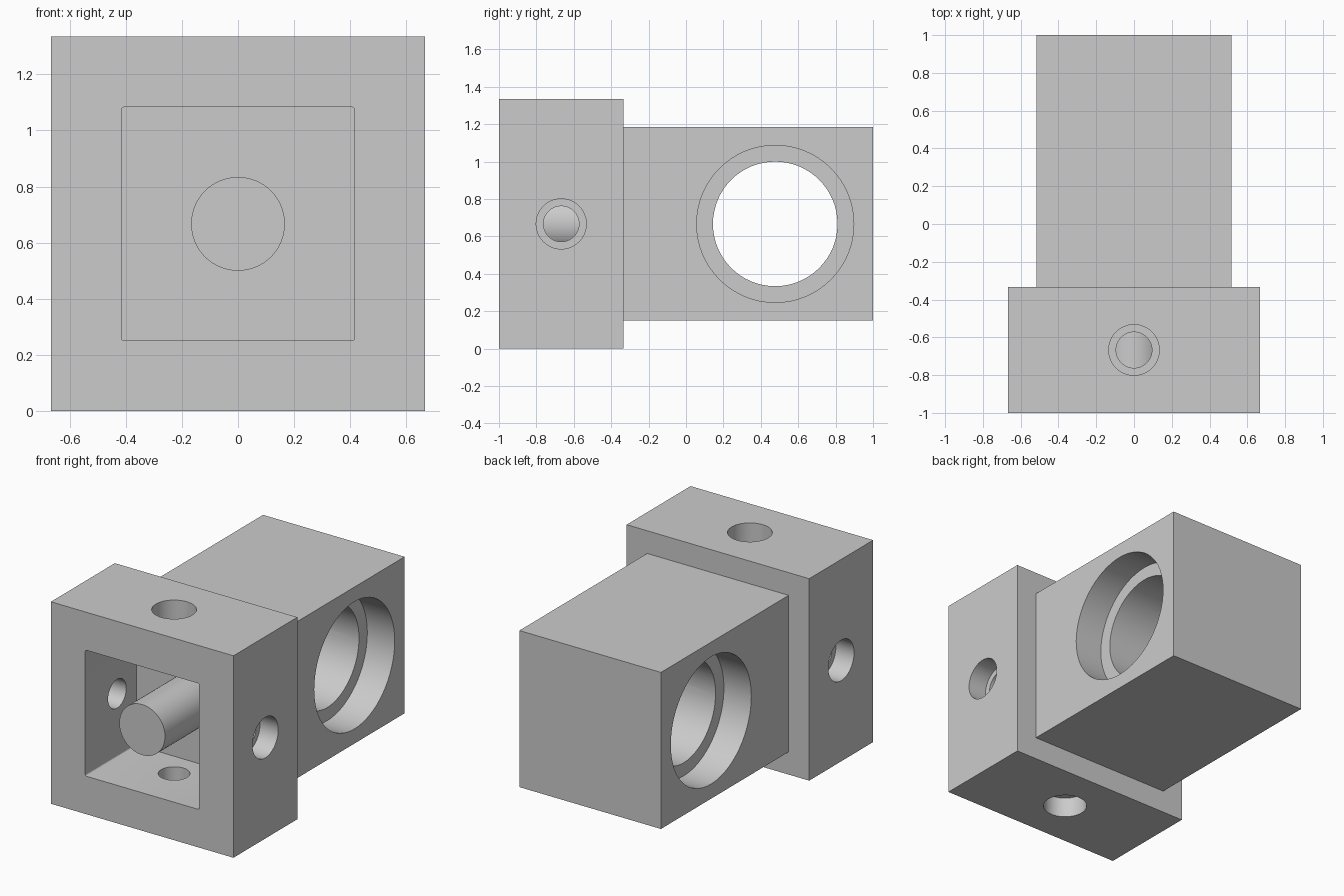
import bpy
import bmesh
from math import radians
from mathutils import Matrix, Vector

if "Cube" in bpy.data.objects:
    bpy.data.objects.remove(bpy.data.objects["Cube"], do_unlink=True)

MID_Z = 0.667
HEAD_Y = -0.667
BORE_Y = 0.477
HEAD_HALF = 0.667
BODY_HALF = 0.517

grey = bpy.data.materials.new("plain grey")
grey.use_nodes = True
grey.diffuse_color = (0.6, 0.6, 0.6, 1)
grey.node_tree.nodes["Principled BSDF"].inputs["Base Color"].default_value = grey.diffuse_color


def finish(name, bm):
    mesh = bpy.data.meshes.new(name)
    bm.to_mesh(mesh)
    bm.free()
    mesh.materials.append(grey)
    obj = bpy.data.objects.new(name, mesh)
    bpy.context.collection.objects.link(obj)
    return obj


def block(name, half, y0, y1, corner=0):
    """Square bar along y, centred on the main axis."""
    bm = bmesh.new()
    bmesh.ops.create_cube(bm, size=1)
    bmesh.ops.scale(bm, vec=(2 * half, y1 - y0, 2 * half), verts=bm.verts)
    bmesh.ops.translate(bm, vec=(0, (y0 + y1) / 2, MID_Z), verts=bm.verts)
    if corner:
        along = [e for e in bm.edges if abs(e.verts[0].co.y - e.verts[1].co.y) > 0.1]
        bmesh.ops.bevel(bm, geom=along, offset=corner, segments=3, profile=0.5, affect='EDGES')
    return finish(name, bm)


def rod(name, radius, start, end, sides=64):
    """Cylinder between two points."""
    start, end = Vector(start), Vector(end)
    axis = end - start
    turn = axis.to_track_quat('Z', 'Y').to_matrix().to_4x4()
    bm = bmesh.new()
    bmesh.ops.create_cone(bm, cap_ends=True, segments=sides, radius1=radius, radius2=radius,
                          depth=axis.length, matrix=Matrix.Translation((start + end) / 2) @ turn)
    return finish(name, bm)


def combine(target, other, operation):
    mod = target.modifiers.new(operation, 'BOOLEAN')
    mod.operation = operation
    mod.solver = 'EXACT'
    mod.object = other
    bpy.context.view_layer.objects.active = target
    bpy.ops.object.modifier_apply(modifier=mod.name)
    bpy.data.objects.remove(other, do_unlink=True)


def stepped_hole(target, centre, direction, face, step, wide, narrow, reach):
    """Wide counterbore from the outer face, then a narrow bore further in."""
    c, d = Vector(centre), Vector(direction)
    combine(target, rod("counterbore", wide, c + d * (face - step), c + d * (face + 0.1)), 'DIFFERENCE')
    combine(target, rod("bore", narrow, c + d * reach, c + d * (face + 0.1)), 'DIFFERENCE')


# Square head joined to the narrower body
housing = block("housing", HEAD_HALF, -1, -0.333)
combine(housing, block("body", BODY_HALF, -0.4, 1), 'UNION')

# Open pocket in the front of the head
combine(housing, block("pocket", 0.416, -1.2, -0.467, corner=0.01), 'DIFFERENCE')

# Screw holes in the four head walls
for direction in ((1, 0, 0), (-1, 0, 0), (0, 0, 1), (0, 0, -1)):
    stepped_hole(housing, (0, HEAD_Y, MID_Z), direction, HEAD_HALF, 0.133, 0.134, 0.095, 0.35)

# Large cross bore with a recess on each side
for side in (1, -1):
    stepped_hole(housing, (0, BORE_Y, MID_Z), (side, 0, 0), BODY_HALF, 0.2, 0.42, 0.333, -0.1)

# Round centre peg, flush with the front
combine(housing, rod("centre_peg", 0.167, (0, -1, MID_Z), (0, -0.4, MID_Z)), 'UNION')

bpy.ops.object.select_all(action='DESELECT')
housing.select_set(True)
bpy.context.view_layer.objects.active = housing
bpy.ops.object.shade_smooth_by_angle(angle=radians(30))
